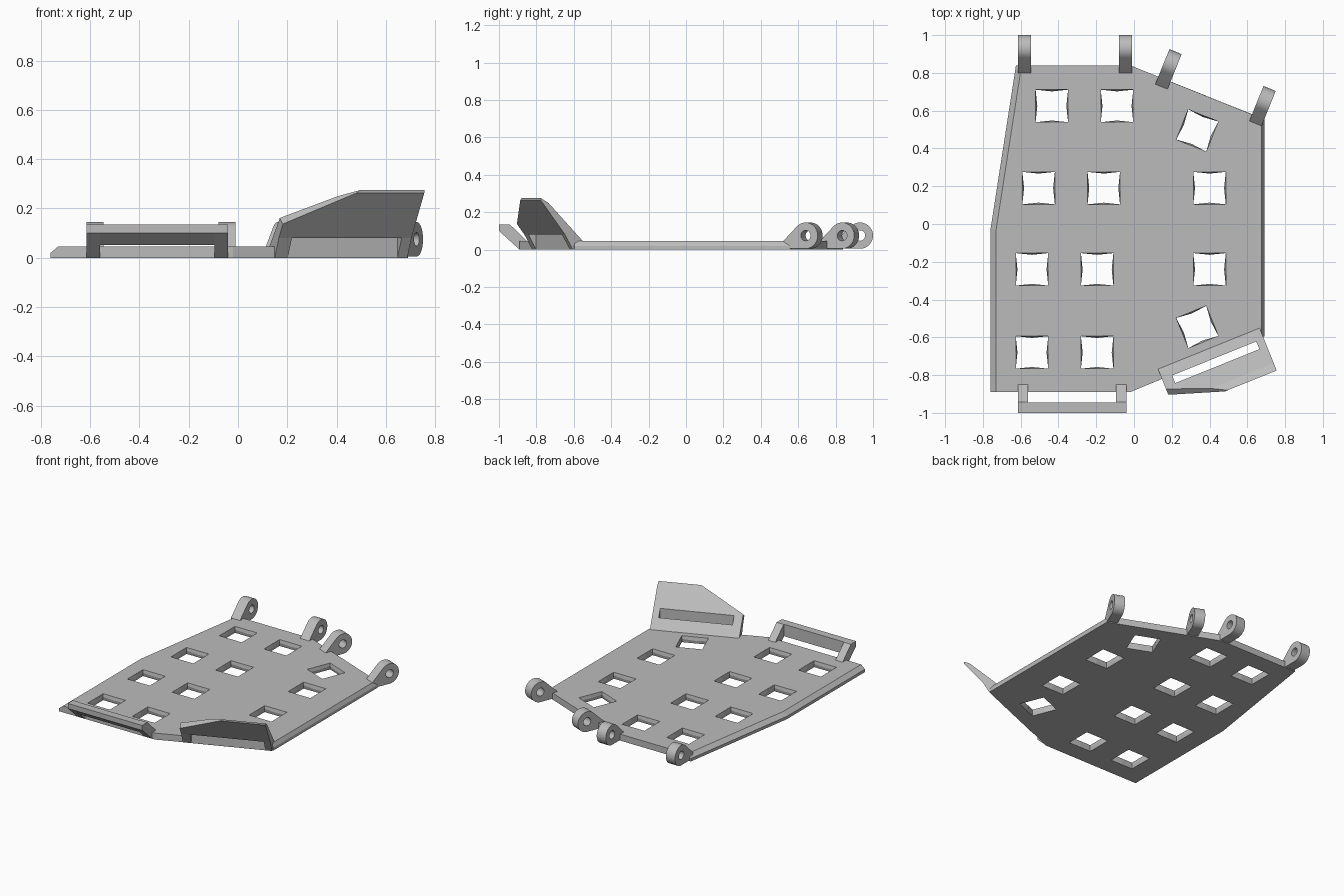
import bpy, bmesh
from math import radians, sin, cos, pi
from mathutils import Vector, Matrix

if "Cube" in bpy.data.objects:
    bpy.data.objects.remove(bpy.data.objects["Cube"])

grey = bpy.data.materials.new("plain grey")
grey.use_nodes = True
grey.diffuse_color = (0.5, 0.5, 0.5, 1)
grey.node_tree.nodes["Principled BSDF"].inputs["Base Color"].default_value = (0.5, 0.5, 0.5, 1)


def loft(bm, rings):
    """Closed solid through equal-length rings of points."""
    loops = [[bm.verts.new(p) for p in ring] for ring in rings]
    for a, b in zip(loops, loops[1:]):
        for i in range(len(a)):
            j = (i + 1) % len(a)
            bm.faces.new((a[i], a[j], b[j], b[i]))
    bm.faces.new(loops[0])
    bm.faces.new(loops[-1])
    bmesh.ops.recalc_face_normals(bm, faces=bm.faces)


def finish(name, bm, matrix=Matrix(), helper=False):
    bmesh.ops.recalc_face_normals(bm, faces=bm.faces)
    mesh = bpy.data.meshes.new(name)
    bm.to_mesh(mesh)
    bm.free()
    mesh.materials.append(grey)
    ob = bpy.data.objects.new(name, mesh)
    ob.matrix_world = matrix
    bpy.context.collection.objects.link(ob)
    if helper:
        ob.hide_render = True
        ob.hide_viewport = True
    return ob


def cut(ob, cutter):
    mod = ob.modifiers.new("cut", 'BOOLEAN')
    mod.operation = 'DIFFERENCE'
    mod.solver = 'EXACT'
    mod.object = cutter


def sweep(profile, x0, x1):
    """Extrude a (y, z) profile along x."""
    bm = bmesh.new()
    loft(bm, [[(x, y, z) for y, z in profile] for x in (x0, x1)])
    return bm


THICK = 0.045
TILT = radians(22)

# Base plate with a sloped left edge
low = [(-.625, .84), (-.02, .84), (.69, .555), (.69, -.595), (-.02, -.89), (-.76, -.89), (-.76, -.03)]
top = [(-.595, .84), (-.02, .84), (.675, .56), (.675, -.6), (-.02, -.89), (-.73, -.89), (-.73, -.03)]
bm = bmesh.new()
loft(bm, [[(x, y, z) for x, y in ring] for ring, z in ((low, 0), (low, .02), (top, THICK))])
plate = finish("base_plate", bm)

# Square openings whose walls bulge slightly inward at mid height
holes = [(-.435, .625, 0), (-.09, .625, 0), (.335, .495, -TILT),
         (-.505, .19, 0), (-.16, .19, 0), (.4, .19, 0),
         (-.54, -.24, 0), (-.195, -.24, 0), (.4, -.24, 0),
         (-.54, -.68, 0), (-.195, -.68, 0), (.335, -.545, TILT)]


def square_ring(half, pinch, z):
    ring = []
    for k in range(8):
        r = half * 2 ** .5 if k % 2 else half - pinch
        ring.append((r * cos(k * pi / 4), r * sin(k * pi / 4), z))
    return ring


bm = bmesh.new()
for x, y, turn in holes:
    part = bmesh.new()
    loft(part, [square_ring(.086, p, z) for p, z in
                ((0, -.02), (0, 0), (.009, THICK / 2), (0, THICK), (0, .07))])
    part.transform(Matrix.Translation((x, y, 0)) @ Matrix.Rotation(turn, 4, 'Z'))
    tmp = bpy.data.meshes.new("tmp")
    part.to_mesh(tmp)
    part.free()
    bm.from_mesh(tmp)
    bpy.data.meshes.remove(tmp)
cut(plate, finish("opening_cutter", bm, helper=True))

# Hinge knuckles along the back edges
EYE_Y, EYE_Z, EYE_R, HOLE_R = .13, .075, .07, .028


def arc(radius, start, end, steps):
    return [(EYE_Y + radius * cos(start + (end - start) * i / steps),
             EYE_Z + radius * sin(start + (end - start) * i / steps)) for i in range(steps + 1)]


def knuckle(name, x, y, turn):
    matrix = Matrix.Translation((x, y, 0)) @ Matrix.Rotation(turn, 4, 'Z')
    profile = [(0, .005), (0, THICK)] + arc(EYE_R, radians(135), radians(-90), 30)
    ob = finish(name, sweep(profile, -.035, .035), matrix)
    pin = sweep(arc(HOLE_R, 0, 2 * pi * 23 / 24, 23), -.1, .1)
    cut(ob, finish(name + "_pin_cutter", pin, matrix, helper=True))
    return ob


knuckles = [knuckle("back_knuckle_right", -.58, .8, 0),
            knuckle("back_knuckle_left", -.045, .8, 0),
            knuckle("angled_knuckle_inner", .145, .727, -TILT),
            knuckle("angled_knuckle_outer", .643, .532, -TILT)]

# Strap loop at the front: a bar on two sloping legs
bar = [(-1, .1), (-1, .135), (-.945, .135), (-.945, .052)]
leg = [(-.89, 0), (-1, .1), (-1, .135), (-.942, .135), (-.85, THICK), (-.85, .005)]
finish("strap_bar", sweep(bar, -.56, -.095))
for side, x in (("right", -.615), ("left", -.095)):
    finish("strap_leg_" + side, sweep(leg, x, x + .055))

# Angled front flap; local x runs along the edge, local -y points outward
section = [(.058, THICK), (.05, .005), (0, 0), (-.045, .08), (-.184, .263),
           (-.184, .275), (-.141, .25)]
bm = sweep(section, -.17, .41)
a, b, c = Vector((-.166, -.088, .14)), Vector((.12, -.184, .267)), Vector((-.169, -.055, .162))
normal = (b - a).cross(c - a)
if normal.z < 0:
    normal.negate()
bmesh.ops.bisect_plane(bm, geom=bm.verts[:] + bm.edges[:] + bm.faces[:],
                       plane_co=a, plane_no=normal, clear_outer=True)
bmesh.ops.holes_fill(bm, edges=[e for e in bm.edges if e.is_boundary], sides=0)
place = Matrix.Rotation(TILT, 4, 'Z') @ Matrix.Translation((0, -.818, 0))
flap = finish("front_flap", bm, place)
slot = sweep([(-.001, -.1), (-.045, -.1), (-.045, .4), (-.001, .4)], -.113, .367)
cut(flap, finish("flap_slot_cutter", slot, place, helper=True))

# Round the knuckle shading, keep edges crisp
bpy.ops.object.select_all(action='DESELECT')
for ob in knuckles:
    ob.select_set(True)
bpy.context.view_layer.objects.active = knuckles[0]
bpy.ops.object.shade_smooth_by_angle(angle=radians(30))
